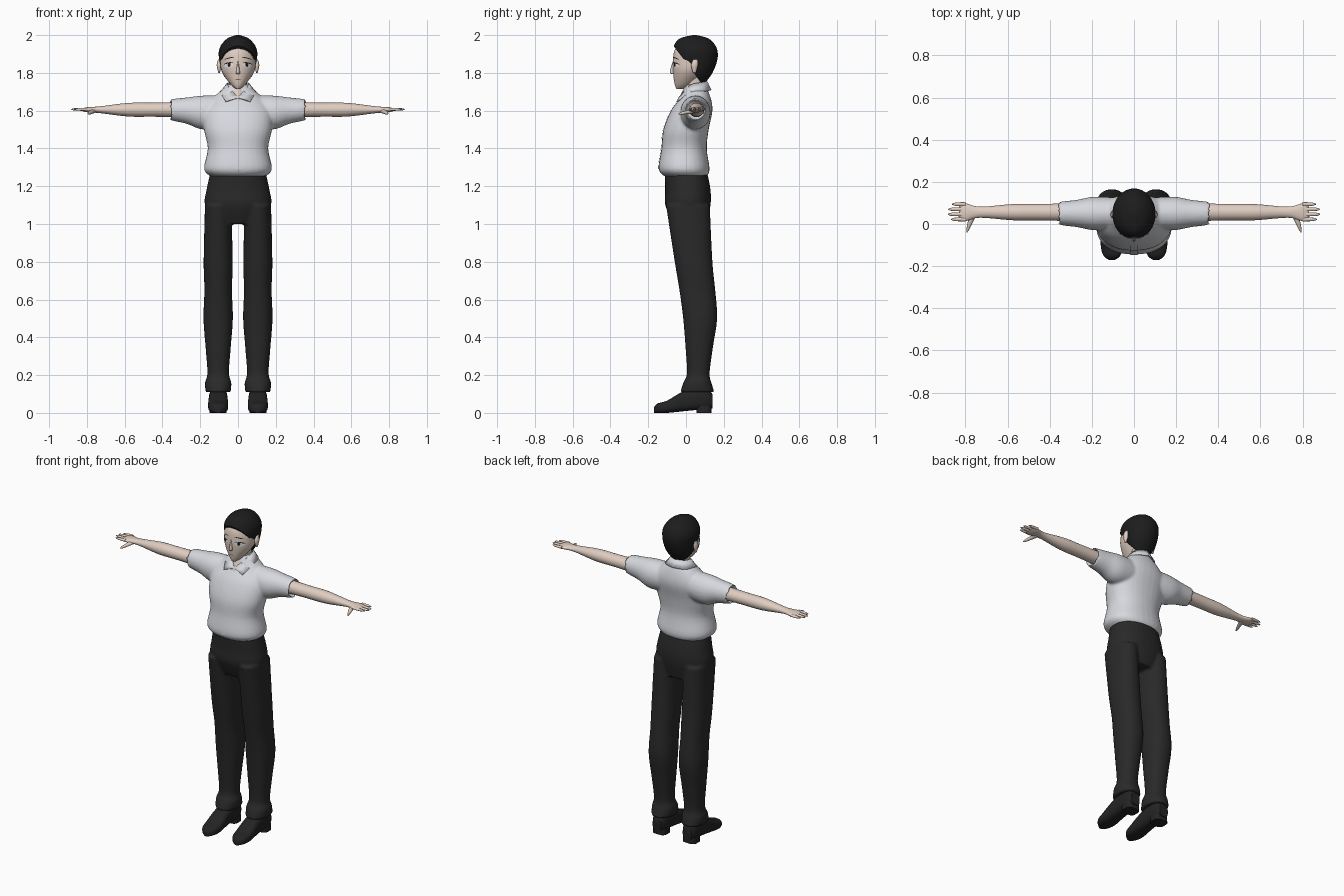
import bpy, bmesh, math
from mathutils import Vector

if "Cube" in bpy.data.objects:
    bpy.data.objects.remove(bpy.data.objects["Cube"])


def material(name, red, green, blue):
    mat = bpy.data.materials.new(name)
    mat.use_nodes = True
    mat.diffuse_color = (red, green, blue, 1)
    shader = mat.node_tree.nodes["Principled BSDF"]
    shader.inputs["Base Color"].default_value = mat.diffuse_color
    shader.inputs["Roughness"].default_value = .8
    return mat


SHIRT = material("shirt_grey_white", .68, .69, .73)
SKIN = material("skin", .74, .61, .53)
CLOTH = material("trouser_black", .022, .022, .022)
LEATHER = material("shoe_black", .017, .017, .017)
HAIR = material("hair_black", .012, .012, .013)
WHITE = material("eye_white", .85, .85, .85)
LIP = material("lip_brown", .25, .14, .11)
SIDES = {"left": 1, "right": -1}


def spline(rows, steps=4):
    """Catmull-Rom interpolation between tuples of numbers."""
    padded = [rows[0], *rows, rows[-1]]
    out = []
    for before, start, end, after in zip(padded, padded[1:], padded[2:], padded[3:]):
        for k in range(steps):
            t = k / steps
            out.append([b + t / 2 * (c - a + t * (2 * a - 5 * b + 4 * c - d + t * (3 * (b - c) + d - a)))
                        for a, b, c, d in zip(before, start, end, after)])
    return out + [rows[-1]]


def loft(bm, rows, axis="z", side=1, centre=0, lean=0, square=1, count=32):
    """Skin rounded sections: position, first radius, second centre, second radius."""
    loops = []
    for pos, radius, middle, depth in spline(rows):
        loop = []
        for i in range(count):
            angle = math.tau * i / count
            c, s = math.cos(angle), math.sin(angle)
            a = centre + lean * pos + radius * math.copysign(abs(c) ** square, c)
            b = middle + depth * math.copysign(abs(s) ** square, s)
            x, y, z = {"z": (a, b, pos), "x": (pos, a, b), "y": (a, pos, b)}[axis]
            loop.append(bm.verts.new((x * side, y, z)))
        loops.append(loop)
    for low, high in zip(loops, loops[1:]):
        for i in range(count):
            bm.faces.new((low[i], low[i - 1], high[i - 1], high[i]))
    bm.faces.new(loops[0])
    bm.faces.new(reversed(loops[-1]))


def finish(name, bm, mat, fuse=False, angle=45, recalc=True):
    """Turn a bmesh into a smooth-shaded object, optionally fusing its volumes."""
    if recalc:
        bmesh.ops.recalc_face_normals(bm, faces=bm.faces)
    mesh = bpy.data.meshes.new(name)
    bm.to_mesh(mesh)
    bm.free()
    mesh.materials.append(mat)
    mesh.shade_smooth()
    mesh.set_sharp_from_angle(angle=math.radians(angle))
    ob = bpy.data.objects.new(name, mesh)
    bpy.context.collection.objects.link(ob)
    if fuse:
        remesh = ob.modifiers.new("fuse", "REMESH")
        remesh.mode, remesh.voxel_size, remesh.use_smooth_shade = "VOXEL", .008, True
        soften = ob.modifiers.new("soften", "SMOOTH")
        soften.factor, soften.iterations = .5, 4
    return ob


def drape(name, target, mat, x, z, width, height, tilt=0, bend=0, round_ends=.5, lift=.002,
          sides=(1, -1), across=12, up=4):
    """Lay a thin patch on the front of a target."""
    surface = target.evaluated_get(bpy.context.evaluated_depsgraph_get())
    bm = bmesh.new()
    for side in sides:
        grid = []
        for i in range(across + 1):
            u = 2 * i / across - 1
            arch = max(1 - u * u, .01)
            column = []
            for j in range(up + 1):
                v = 2 * j / up - 1
                px = side * (x + width * u)
                pz = z + height * v * arch ** round_ends + tilt * u + bend * arch
                hit, spot, _, _ = surface.ray_cast(Vector((px, -1, pz)), Vector((0, 1, 0)))
                column.append(bm.verts.new((px, spot.y - lift, pz)))
            grid.append(column)
        for left, right in zip(grid, grid[1:]):
            for j in range(up):
                face = bm.faces.new((left[j], right[j], right[j + 1], left[j + 1]))
                face.normal_update()
                if face.normal.y > 0:
                    face.normal_flip()
    return finish(name, bm, mat, recalc=False)


# Short-sleeved shirt: torso and hollow-ended sleeves fused together
bm = bmesh.new()
loft(bm, [(1.25, .14, 0, .11), (1.29, .18, -.01, .135), (1.4, .16, -.01, .12), (1.5, .18, 0, .12),
          (1.6, .18, .03, .11), (1.67, .13, .05, .08), (1.74, .05, .05, .05)], square=.9)
for side in SIDES.values():
    loft(bm, [(.02, .07, 1.6, .08), (.18, .08, 1.59, .09), (.27, .065, 1.6, .07), (.355, .055, 1.605, .056),
              (.355, .05, 1.605, .05), (.33, .045, 1.605, .045)], "x", side, centre=.05)
shirt = finish("shirt", bm, SHIRT, fuse=True)
drape("shirt_placket", shirt, SHIRT, x=0, z=1.47, width=.016, height=.18, round_ends=0, lift=.003,
      sides=[1], across=4, up=24)

# Open collar with pointed flaps
bm = bmesh.new()
upper = [(0, -.04, 1.67), (.055, .02, 1.735), (.05, .085, 1.75), (0, .113, 1.755)]
lower = [(.065, -.05, 1.65), (.095, .03, 1.7), (.07, .105, 1.705), (0, .135, 1.71)]
for side in SIDES.values():
    top, bottom = [[bm.verts.new((side * x, y, z)) for x, y, z in spline(edge)] for edge in (upper, lower)]
    for i in range(len(top) - 1):
        bm.faces.new((top[i], top[i + 1], bottom[i + 1], bottom[i]))
bmesh.ops.remove_doubles(bm, verts=bm.verts, dist=.001)
collar = finish("shirt_collar", bm, SHIRT)
collar.modifiers.new("thickness", "SOLIDIFY").thickness = .006

# Trousers: hips and two legs with flared hems
bm = bmesh.new()
loft(bm, [(1, .12, .02, .09), (1.1, .175, .01, .12), (1.18, .167, .01, .12), (1.27, .147, 0, .113)], square=.9)
for side in SIDES.values():
    loft(bm, [(.11, .066, .06, .09), (.16, .07, .06, .075), (.21, .057, .065, .06), (.35, .067, .07, .073),
              (.5, .078, .075, .09), (.65, .073, .06, .095), (.8, .077, .04, .1), (1.1, .07, .01, .116)],
         "z", side, centre=.105, square=.9)
finish("trousers", bm, CLOTH, fuse=True)

# Shoes: the sole rises gently from the ball of the foot to a separate heel
for label, side in SIDES.items():
    bm = bmesh.new()
    rows = []
    for y, radius, top in ((-.17, .015, .03), (-.15, .04, .05), (-.1, .053, .065), (0, .05, .12),
                           (.1, .046, .13), (.14, .03, .1)):
        sole = max(0, (y + .1) / 10)
        rows.append((y, radius, (top + sole) / 2, (top - sole) / 2))
    loft(bm, rows, "y", side, centre=.105, square=.7)
    loft(bm, [(0, .045, .095, .04), (.04, .043, .095, .04)], "z", side, centre=.105, square=.6)
    finish(label + "_shoe", bm, LEATHER)

# Bare arms with palms, fingers and thumbs
for label, side in SIDES.items():
    bm = bmesh.new()
    loft(bm, [(x, wide, 1.605, thick) for x, wide, thick in (
        (.3, .042, .04), (.45, .039, .037), (.58, .038, .036), (.73, .026, .018), (.8, .042, .013),
        (.83, .03, .005))], "x", side, centre=.056)
    for finger in range(4):
        tip = .885 - .008 * (finger - 1.4) ** 2
        loft(bm, [(x, r, 1.607, r * .8) for x, r in ((.8, .01), (tip - .02, .008), (tip, .002))],
             "x", side, centre=.022 + .024 * finger, count=12)
    loft(bm, [(-.04, .002, 1.583, .002), (-.02, .008, 1.587, .008), (.05, .018, 1.6, .012)],
         "y", side, centre=.78, lean=-.35, count=12)
    finish(label + "_arm", bm, SKIN, angle=60)

# Neck and open throat
bm = bmesh.new()
loft(bm, [(1.65, .03, .02, .065), (1.73, .047, .045, .053), (1.8, .048, .05, .05)])
finish("neck", bm, SKIN)

# Head with a narrow chin
bm = bmesh.new()
loft(bm, [(1.715, .01, -.03, .02), (1.74, .04, -.01, .05), (1.8, .082, .015, .083), (1.85, .094, .03, .1),
          (1.92, .09, .045, .105), (1.98, .04, .045, .06)], count=40)
head = finish("head", bm, SKIN, angle=80)

# Nose
bm = bmesh.new()
loft(bm, [(1.795, .011, -.06, .018), (1.807, .01, -.065, .021), (1.86, .004, -.06, .01)], count=12)
finish("nose", bm, SKIN, angle=80)

# Ears
bm = bmesh.new()
for side in SIDES.values():
    loft(bm, [(1.8, .004, .045, .008), (1.84, .013, .045, .018), (1.87, .006, .05, .012)],
         "z", side, centre=.1, count=16)
finish("ears", bm, SKIN, angle=80)

# Cropped hair, cut off along a sloping hairline
bm = bmesh.new()
loft(bm, [(1.745, .045, .065, .035), (1.8, .083, .06, .08), (1.87, .1, .05, .116), (1.93, .098, .047, .116),
          (1.98, .06, .043, .08), (2, .01, .045, .01)], count=48)
cut = bmesh.ops.bisect_plane(bm, geom=[*bm.verts, *bm.edges, *bm.faces], plane_co=(0, -.06, 1.935),
                             plane_no=(0, -1, -.75), clear_outer=True)
bmesh.ops.holes_fill(bm, edges=[e for e in cut["geom_cut"] if isinstance(e, bmesh.types.BMEdge)])
finish("hair", bm, HAIR)

# Painted face: drowsy eyes, lashes, sloping brows and mouth
drape("eye_whites", head, WHITE, x=.049, z=1.84, width=.024, height=.012, tilt=-.002)
drape("irises", head, HAIR, x=.047, z=1.842, width=.008, height=.01, lift=.0035)
drape("lashes", head, HAIR, x=.05, z=1.848, width=.027, height=.003, tilt=-.004, bend=.005, lift=.004)
drape("brows", head, HAIR, x=.046, z=1.877, width=.026, height=.0025, tilt=-.006, bend=.002)
drape("mouth", head, LIP, x=0, z=1.763, width=.016, height=.002, bend=.002, sides=[1])
